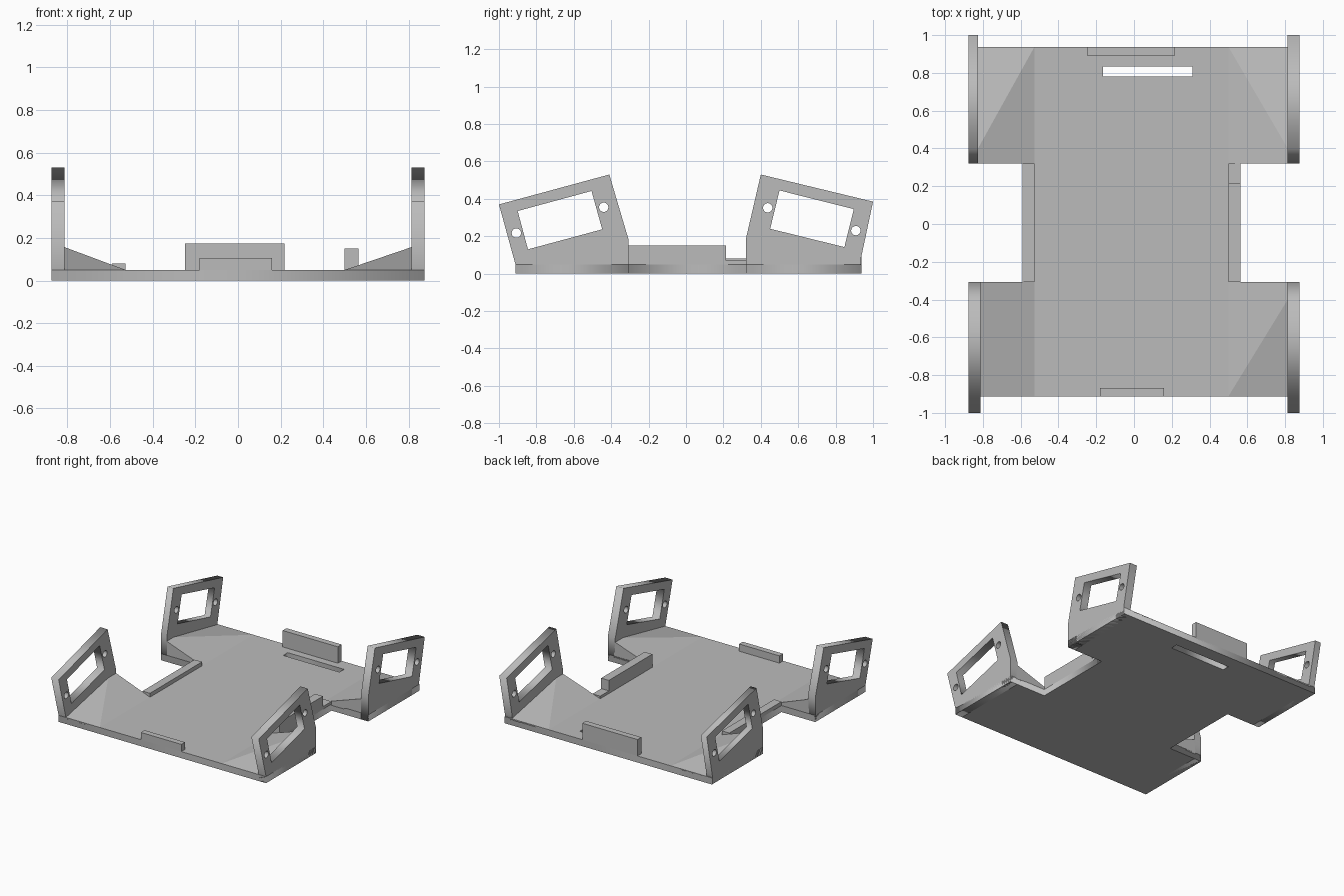
import bpy, bmesh
from math import sin, cos, pi
from mathutils import Vector

if "Cube" in bpy.data.objects:
    bpy.data.objects.remove(bpy.data.objects["Cube"], do_unlink=True)

GREY = (0.5, 0.5, 0.5, 1)
grey = bpy.data.materials.new("plain_grey")
grey.use_nodes = True
grey.diffuse_color = GREY
grey.node_tree.nodes["Principled BSDF"].inputs["Base Color"].default_value = GREY


def finish(name, bm):
    bmesh.ops.remove_doubles(bm, verts=bm.verts, dist=0.0005)
    bmesh.ops.recalc_face_normals(bm, faces=bm.faces)
    mesh = bpy.data.meshes.new(name)
    bm.to_mesh(mesh)
    bm.free()
    mesh.materials.append(grey)
    obj = bpy.data.objects.new(name, mesh)
    bpy.context.collection.objects.link(obj)
    return obj


def cut_sheet(name, loops, low, high, place):
    """Extrude an outline with holes from low to high; place maps (u, v, w) to space."""
    curve = bpy.data.curves.new(name, "CURVE")
    curve.dimensions = "2D"
    curve.fill_mode = "BOTH"
    curve.extrude = (high - low) / 2
    for loop in loops:
        spline = curve.splines.new("POLY")
        spline.points.add(len(loop) - 1)
        for point, (u, v) in zip(spline.points, loop):
            point.co = (u, v, 0, 1)
        spline.use_cyclic_u = True
    helper = bpy.data.objects.new(name + "_outline", curve)
    bpy.context.collection.objects.link(helper)
    bpy.context.view_layer.update()
    mesh = bpy.data.meshes.new_from_object(
        helper.evaluated_get(bpy.context.evaluated_depsgraph_get()))
    bm = bmesh.new()
    bm.from_mesh(mesh)
    bpy.data.objects.remove(helper, do_unlink=True)
    bpy.data.meshes.remove(mesh)
    for v in bm.verts:
        v.co = Vector(place(v.co.x, v.co.y, v.co.z + (low + high) / 2))
    return finish(name, bm)


def hull(name, points):
    bm = bmesh.new()
    for p in points:
        bm.verts.new(p)
    bmesh.ops.convex_hull(bm, input=bm.verts)
    return finish(name, bm)


def block(name, x0, x1, y0, y1, z0, z1):
    return hull(name, [(x, y, z) for x in (x0, x1) for y in (y0, y1) for z in (z0, z1)])


def circle(u, v, r=0.025, n=24):
    return [(u + r * cos(2 * pi * i / n), v + r * sin(2 * pi * i / n)) for i in range(n)]


# Base plate with side notches and a cable slot
W, FRONT, BACK, IN_F, IN_B, T = 0.875, -0.912, 0.938, -0.308, 0.32, 0.05
NL, NR = -0.59, 0.565
outline = [(-W, FRONT), (W, FRONT), (W, IN_F), (NR, IN_F), (NR, IN_B), (W, IN_B),
           (W, BACK), (-W, BACK), (-W, IN_B), (NL, IN_B), (NL, IN_F), (-W, IN_F)]
slot = [(-0.165, 0.78), (0.31, 0.78), (0.31, 0.835), (-0.165, 0.835)]
cut_sheet("base_plate", [outline, slot], 0, T, lambda u, v, w: (u, v, w))

# Motor mounting walls: outline, window and two screw holes in (y, z)
front_wall = [
    [(FRONT, 0), (FRONT, 0.05), (-1, 0.37), (-0.41, 0.53), (IN_F, 0.185), (IN_F, 0)],
    [(-0.9, 0.335), (-0.505, 0.442), (-0.448, 0.237), (-0.845, 0.13)],
    circle(-0.907, 0.217), circle(-0.44, 0.355)]
back_wall = [
    [(BACK - 0.005, 0), (BACK - 0.005, 0.07), (1, 0.385), (0.4, 0.53), (IN_B, 0.185), (IN_B, 0)],
    [(0.5, 0.445), (0.897, 0.345), (0.847, 0.142), (0.45, 0.24)],
    circle(0.437, 0.352), circle(0.908, 0.23)]

for side, s, toe in (("left", 1, 0.5), ("right", -1, 0.527)):
    for end, loops, inner, ridge, outer in (("front", front_wall, IN_F, -0.4, FRONT),
                                            ("back", back_wall, IN_B, 0.4, BACK)):
        face = 0.825 if (side, end) == ("right", "back") else 0.813
        cut_sheet(f"{end}_{side}_motor_wall", loops, face, W,
                  lambda u, v, w: (s * w, u, v))
        # Sloped gusset bracing the wall against the plate
        foot = [(s * x, y, z) for x in (toe, face + 0.01) for y in (inner, outer)
                for z in (T - 0.01, T)]
        top = [(s * (face + 0.001), y, 0.157) for y in (inner, ridge)]
        hull(f"{end}_{side}_gusset", foot + top)

# Rails along the notches
block("right_low_rail", NL, -0.527, IN_F, IN_B, 0.04, 0.08)
block("left_tall_rail", 0.5, NR, IN_F, 0.215, 0.04, 0.15)
block("left_low_rail", 0.5, NR, 0.215, IN_B, 0.04, 0.07)

# Upright tabs on the front and back edges
block("front_tab", -0.18, 0.16, FRONT, -0.868, 0.04, 0.105)
block("back_tab", -0.248, 0.218, 0.892, BACK, 0.04, 0.175)
